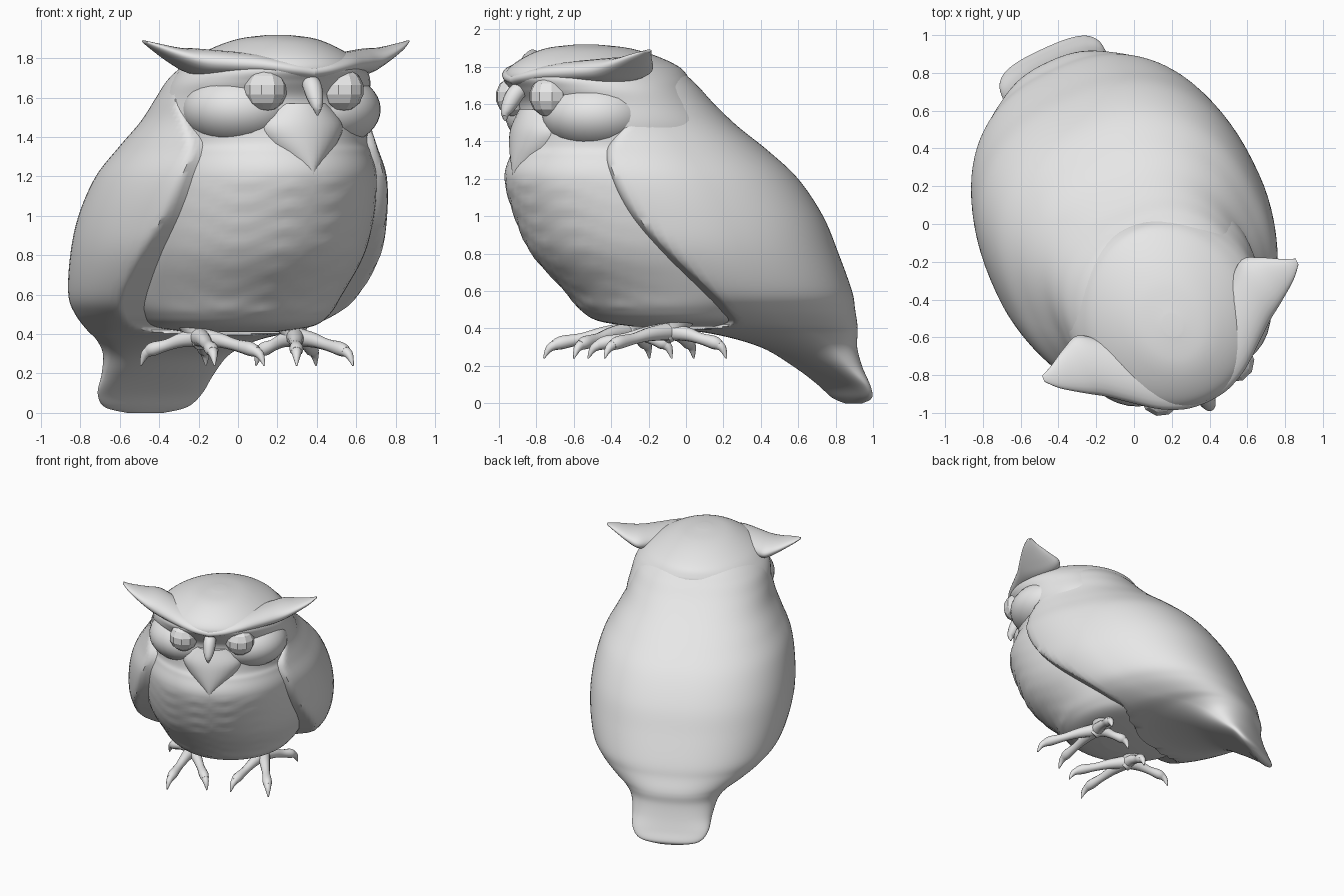
import bpy, bmesh, math
from mathutils import Vector

if "Cube" in bpy.data.objects:
    bpy.data.objects.remove(bpy.data.objects["Cube"])

TURN = math.radians(24.8)      # the bird stands turned to its left
OFFSET = (-0.036, -0.017, 0)   # its own midline

grey = bpy.data.materials.new("plain_grey")
grey.use_nodes = True
grey.diffuse_color = (0.8, 0.8, 0.8, 1)
grey.node_tree.nodes["Principled BSDF"].inputs["Base Color"].default_value = (0.8, 0.8, 0.8, 1)


def finish(name, bm, smooth=True):
    bmesh.ops.recalc_face_normals(bm, faces=bm.faces)
    mesh = bpy.data.meshes.new(name)
    bm.to_mesh(mesh)
    bm.free()
    obj = bpy.data.objects.new(name, mesh)
    bpy.context.collection.objects.link(obj)
    mesh.materials.append(grey)
    obj.location = OFFSET
    obj.rotation_euler.z = TURN
    if smooth:
        bpy.ops.object.select_all(action='DESELECT')
        obj.select_set(True)
        bpy.context.view_layer.objects.active = obj
        bpy.ops.object.shade_smooth_by_angle(angle=math.radians(50))
    return obj


def loft(name, rings):
    bm = bmesh.new()
    loops = [[bm.verts.new(p) for p in ring] for ring in rings]
    n = len(loops[0])
    for lo, hi in zip(loops, loops[1:]):
        for i in range(n):
            j = (i + 1) % n
            bm.faces.new((lo[i], lo[j], hi[j], hi[i]))
    bm.faces.new(loops[0])
    bm.faces.new(loops[-1])
    return finish(name, bm)


def spline(rows, steps):
    """Smooth the rows of a profile with a Catmull-Rom curve."""
    pts = [rows[0]] + list(rows) + [rows[-1]]
    out = []
    for p0, p1, p2, p3 in zip(pts, pts[1:], pts[2:], pts[3:]):
        for k in range(steps):
            t = k / steps
            out.append([b + 0.5 * t * (c - a + t * (2*a - 5*b + 4*c - d + t * (3*(b - c) + d - a)))
                        for a, b, c, d in zip(p0, p1, p2, p3)])
    out.append(list(rows[-1]))
    return out


def oval(count=64, back=1.0):
    """Unit circle whose back half is squarer when back is below one."""
    for i in range(count):
        t = math.tau * i / count
        c, s = math.cos(t), math.sin(t)
        power = back if s > 0 else 1.0
        yield (math.copysign(abs(c) ** power, c), math.copysign(abs(s) ** power, s))


def tube(name, path, sides=12, steps=4):
    """Round limb along rows of x, y, z, radius."""
    rows = spline(path, steps)
    rings = []
    for i, row in enumerate(rows):
        before, after = rows[max(i - 1, 0)], rows[min(i + 1, len(rows) - 1)]
        axis = (Vector(after[:3]) - Vector(before[:3])).normalized()
        side = axis.cross(Vector((0.1, 0.05, 1))).normalized()
        up = side.cross(axis)
        rings.append([Vector(row[:3]) + row[3] * (side * c + up * s) for c, s in oval(sides)])
    return loft(name, rings)


def ball(name, centre, radii, u=32, v=20, smooth=True):
    bm = bmesh.new()
    bmesh.ops.create_uvsphere(bm, u_segments=u, v_segments=v, radius=1)
    bmesh.ops.scale(bm, vec=radii, verts=bm.verts)
    bmesh.ops.translate(bm, vec=centre, verts=bm.verts)
    return finish(name, bm, smooth)


# Breast and head: height, centre depth, half depth, half width
torso = [(.41, .0, .27, .22), (.44, -.02, .44, .4), (.5, -.03, .53, .48), (.6, -.02, .63, .54),
         (.8, -.13, .71, .6), (1.0, -.2, .74, .62), (1.2, -.24, .76, .61), (1.32, -.28, .69, .57),
         (1.38, -.3, .64, .55), (1.5, -.36, .56, .55), (1.6, -.42, .5, .53), (1.68, -.48, .49, .51),
         (1.74, -.51, .5, .47), (1.8, -.52, .46, .4), (1.86, -.54, .35, .29), (1.9, -.56, .22, .18),
         (1.918, -.57, .06, .05)]
rings = []
for z, m, b, a in spline(torso, 8):
    ring = []
    for c, s in oval():
        # gentle feather ripples on the breast
        ripple = 0.004 * math.sin(z * 58 + 3 * math.sin(c * 9)) if s < 0 and .5 < z < 1.2 else 0
        ring.append((a * c, m + b * s - ripple * s * s, z))
    rings.append(ring)
loft("breast_and_head", rings)

# Nape, back, folded wings and tail: the last number is the front edge of the wings
mantle = [(0, 1.01, .02, .1, -.1), (.03, 1.0, .045, .23, -.1), (.1, .95, .07, .29, -.1),
          (.2, .85, .14, .305, -.1), (.3, .74, .23, .335, -.1), (.37, .6, .37, .41, -.05),
          (.42, .4, .56, .52, .1), (.5, .24, .69, .64, .0), (.6, .14, .76, .715, -.13),
          (.8, 0, .815, .76, -.37), (1.0, -.09, .815, .755, -.55), (1.2, -.19, .775, .71, -.65),
          (1.35, -.27, .69, .63, -.66), (1.48, -.35, .6, .56, -.57), (1.6, -.42, .535, .52, -.47),
          (1.7, -.47, .49, .475, -.44), (1.78, -.5, .43, .38, -.44), (1.86, -.52, .27, .2, -.45)]
loft("back_wings_and_tail", [[(a * c - .012, max(m + b * s, edge), z) for c, s in oval(96, .83)]
                             for z, m, b, a, edge in spline(mantle, 6)])

# Brow and ear tufts: x, front, back, height, half thickness
brow = [(0, -1.02, -.6, 1.73, .06), (.12, -1.005, -.6, 1.745, .06), (.25, -.945, -.58, 1.765, .06),
        (.38, -.845, -.48, 1.775, .065), (.48, -.765, -.41, 1.785, .065), (.57, -.705, -.44, 1.81, .045),
        (.68, -.625, -.5, 1.855, .022), (.74, -.56, -.525, 1.885, .006)]
for side, word in ((1, "left"), (-1, "right")):
    loft(word + "_brow_and_ear_tuft",
         [[(side * x, (f + r) / 2 + (r - f) / 2 * c, z + h * s) for c, s in oval(24)]
          for x, f, r, z, h in spline(brow, 5)])

    # Cheek and faceted eye
    ball(word + "_cheek", (side * .23, -.61, 1.54), (.295, .3, .2))
    ball(word + "_eye", (side * .215, -.885, 1.64), (.11, .11, .11), 10, 7, False)

    # Leg with two front toes and two back toes
    hip = (side * .27, -.14, .5, .12)
    ankle = (side * .27, -.18, .4, .06)
    tube(word + "_leg", [hip, ankle, (side * .27, -.23, .35, .04)])
    for toe, (tx, ty) in {"inner_front": (.09, -.6), "outer_front": (.387, -.64),
                          "outer_back": (.49, .03), "inner_back": (.14, 0)}.items():
        dx, dy = tx - .27, ty + .2

        def along(t, z, r):
            return (side * (.27 + dx * t), -.2 + dy * t, z, r)

        tube(f"{word}_{toe}_toe", [along(0, .385, .05), along(.3, .37, .038), along(.55, .345, .03),
                                   along(.78, .325, .036), along(.88, .31, .027)])
        tube(f"{word}_{toe}_claw", [along(.82, .32, .03), along(.93, .295, .022), along(1, .24, .004)])

# Hooked beak
tube("beak", [(0, -.94, 1.69, .04), (0, -.985, 1.655, .048), (0, -1.02, 1.6, .042),
              (0, -1.045, 1.55, .026), (0, -1.045, 1.51, .005)], 14)

# Pointed bib below the beak: height, front, half width
bib = [(1.57, -.95, .17), (1.47, -.985, .24), (1.38, -1.0, .21), (1.28, -1.005, .12), (1.2, -1.0, .015)]
loft("bib", [[(w * c, f + .19 + .19 * s, z) for c, s in oval(32)] for z, f, w in spline(bib, 5)])
